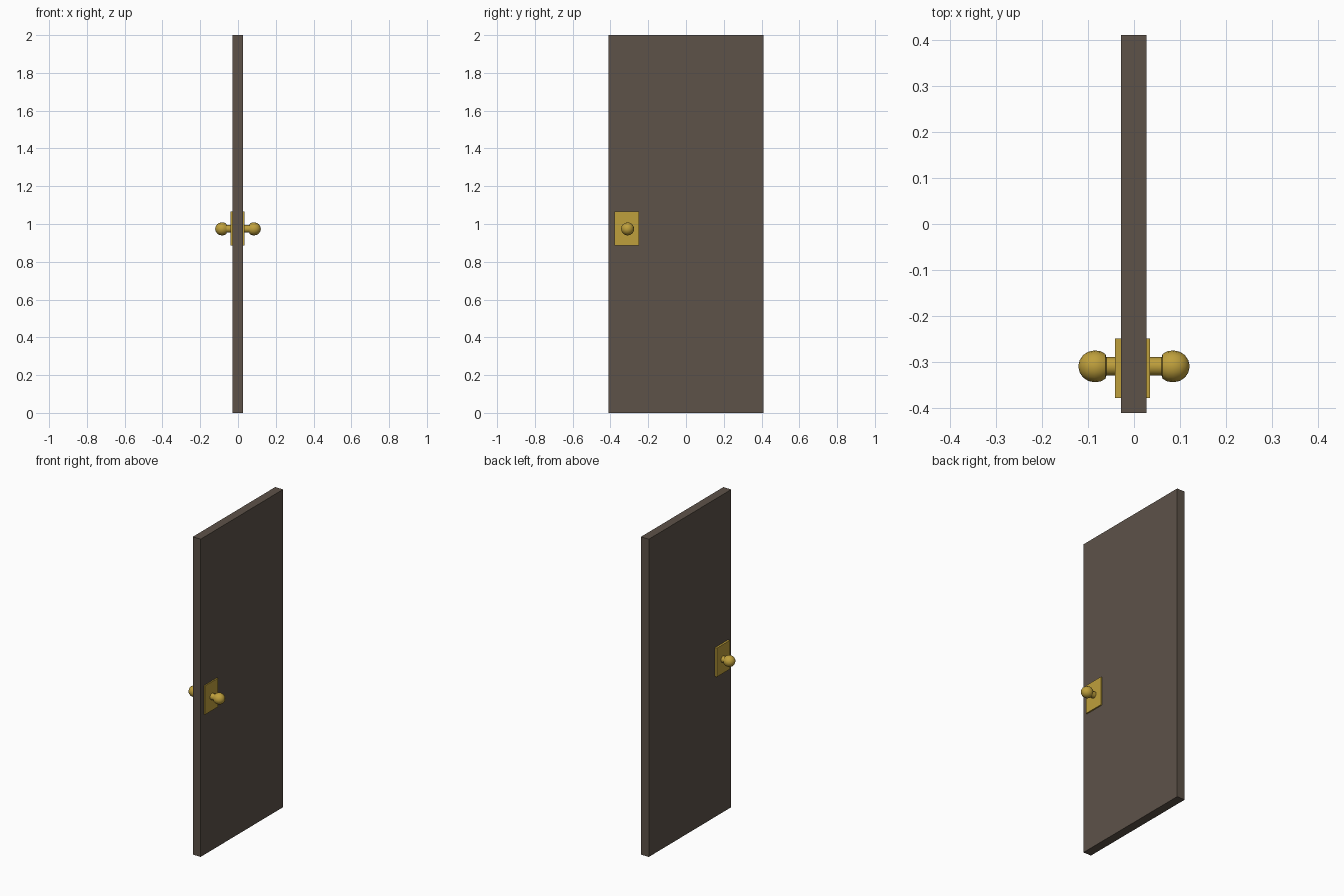
import bpy, bmesh, math
from mathutils import Vector

if "Cube" in bpy.data.objects:
    bpy.data.objects.remove(bpy.data.objects["Cube"])


def material(name, rgb):
    m = bpy.data.materials.new(name)
    m.diffuse_color = (*rgb, 1)
    m.use_nodes = True
    m.node_tree.nodes["Principled BSDF"].inputs["Base Color"].default_value = m.diffuse_color
    return m


WOOD = material("dark brown wood", (0.11, 0.085, 0.066))
BRASS = material("brass", (0.52, 0.35, 0.045))


def finish(bm, name, mat):
    bmesh.ops.recalc_face_normals(bm, faces=bm.faces)
    me = bpy.data.meshes.new(name)
    bm.to_mesh(me)
    bm.free()
    me.materials.append(mat)
    ob = bpy.data.objects.new(name, me)
    bpy.context.collection.objects.link(ob)
    return ob


def box(name, lo, hi, mat):
    bm = bmesh.new()
    bmesh.ops.create_cube(bm, size=1)
    lo, hi = Vector(lo), Vector(hi)
    for v in bm.verts:
        v.co = (lo + hi) / 2 + v.co * (hi - lo)
    return finish(bm, name, mat)


def lathe(name, side, profile, y, z, mat, steps=16):
    """Revolve (distance along x, radius) points around the x axis."""
    bm = bmesh.new()
    vs = [bm.verts.new((side * d, y, z + r)) for d, r in profile]
    es = [bm.edges.new(p) for p in zip(vs, vs[1:])]
    bmesh.ops.spin(bm, geom=vs + es, cent=(0, y, z), axis=(1, 0, 0),
                   angle=2 * math.pi, steps=steps)
    bmesh.ops.remove_doubles(bm, verts=bm.verts, dist=1e-5)
    ob = finish(bm, name, mat)
    bpy.ops.object.select_all(action='DESELECT')
    ob.select_set(True)
    bpy.context.view_layer.objects.active = ob
    bpy.ops.object.shade_smooth_by_angle(angle=math.radians(35))
    return ob


# Door slab
box("door_panel", (-0.028, -0.41, 0), (0.027, 0.41, 2), WOOD)

# Knob profile: stem from inside the plate, then a rounded ball
KNOB = [(0.03, 0.0), (0.03, 0.02), (0.06, 0.02), (0.062, 0.027), (0.073, 0.033),
        (0.086, 0.0345), (0.1, 0.0315), (0.111, 0.024), (0.118, 0.013), (0.121, 0)]

# Plate and knob on each face
for side, label, inner, outer in ((1, "right", 0.02, 0.035), (-1, "left", 0.02, 0.041)):
    xs = sorted((side * inner, side * outer))
    box(label + "_plate", (xs[0], -0.378, 0.885), (xs[1], -0.248, 1.066), BRASS)
    lathe(label + "_knob", side, KNOB, -0.309, 0.974, BRASS)
